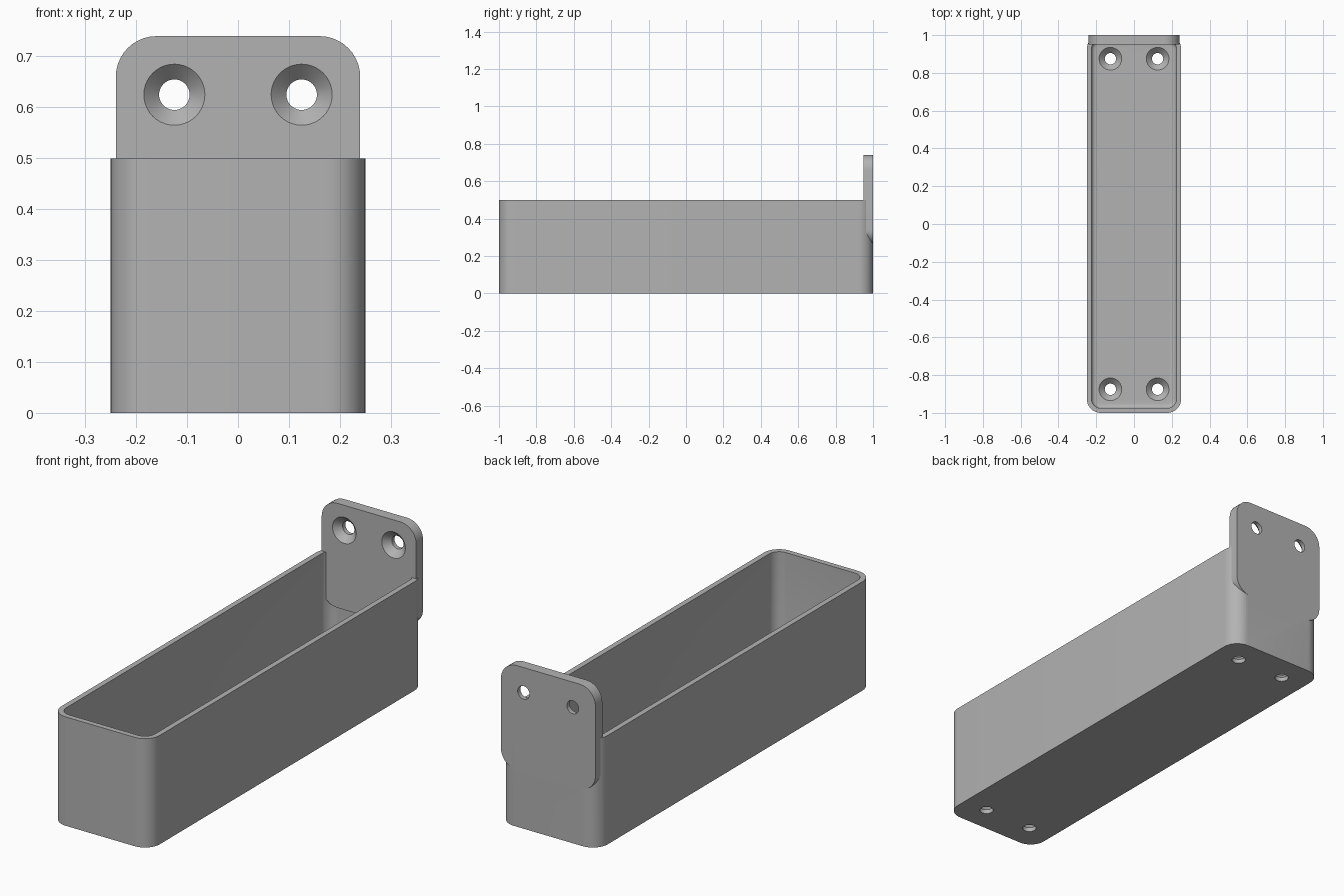
import bpy, bmesh
from math import pi, sin, cos
from mathutils import Matrix

cube = bpy.data.objects.get("Cube")
if cube:
    bpy.data.objects.remove(cube, do_unlink=True)

grey = bpy.data.materials.new("matte grey")
grey.use_nodes = True
grey.diffuse_color = (0.45, 0.45, 0.45, 1)
grey.node_tree.nodes["Principled BSDF"].inputs["Base Color"].default_value = grey.diffuse_color

STEPS = 10


def outline(hx, hy, r):
    """Rounded rectangle with half sizes hx, hy (a circle if all are equal)."""
    pts = []
    for q, (sx, sy) in enumerate([(1, 1), (-1, 1), (-1, -1), (1, -1)]):
        for i in range(STEPS + 1):
            a = (q + i / STEPS) * pi / 2
            pts.append((sx * (hx - r) + r * cos(a), sy * (hy - r) + r * sin(a)))
    return pts


def loft(name, layers, matrix=Matrix()):
    """Closed solid through layers of (hx, hy, corner radius, z)."""
    bm = bmesh.new()
    rings = [[bm.verts.new((x, y, z)) for x, y in outline(hx, hy, r)]
             for hx, hy, r, z in layers]
    for low, high in zip(rings, rings[1:]):
        for i in range(len(low)):
            bm.faces.new((low[i - 1], low[i], high[i], high[i - 1]))
    bm.faces.new(rings[0])
    bm.faces.new(rings[-1])
    bmesh.ops.remove_doubles(bm, verts=bm.verts, dist=1e-5)
    bmesh.ops.recalc_face_normals(bm, faces=bm.faces)
    bm.transform(matrix)
    mesh = bpy.data.meshes.new(name)
    bm.to_mesh(mesh)
    bm.free()
    mesh.materials.append(grey)
    obj = bpy.data.objects.new(name, mesh)
    bpy.context.collection.objects.link(obj)
    return obj


def combine(target, other, operation):
    """Apply a boolean and remove the helper."""
    mod = target.modifiers.new("boolean", "BOOLEAN")
    mod.operation, mod.object, mod.solver = operation, other, "EXACT"
    bpy.context.view_layer.objects.active = target
    bpy.ops.object.modifier_apply(modifier=mod.name)
    bpy.data.objects.remove(other, do_unlink=True)


def screw_hole(matrix):
    profile = [(0.03, -0.02), (0.03, 0.02), (0.06, 0.05), (0.06, 0.07)]
    return loft("hole_cutter", [(r, r, r, z) for r, z in profile], matrix)


# Tray body with rounded corners
tray = loft("wall_tray", [(0.25, 1, 0.075, 0), (0.25, 1, 0.075, 0.5)])

# Cavity with a small fillet where the walls meet the floor
WALL, FLOOR, FILLET = 0.025, 0.05, 0.022
layers = []
for i in range(6):
    a = i / 5 * pi / 2
    inset = WALL + FILLET * (1 - sin(a))
    layers.append((0.25 - inset, 1 - inset, 0.075 - inset, FLOOR + FILLET * (1 - cos(a))))
layers.append((0.25 - WALL, 1 - WALL, 0.05, 0.6))
combine(tray, loft("cavity_cutter", layers), "DIFFERENCE")

# Upright mounting plate at the back
upright = Matrix.Rotation(pi / 2, 4, "X")
plate = loft("mounting_plate", [(0.24, 0.24, 0.08, 0), (0.24, 0.24, 0.08, 0.05)],
             Matrix.Translation((0, 1, 0.5)) @ upright)
combine(tray, plate, "UNION")

# Countersunk screw holes in the plate and the floor
for x in (-0.125, 0.125):
    combine(tray, screw_hole(Matrix.Translation((x, 1, 0.625)) @ upright), "DIFFERENCE")
    for y in (-0.875, 0.875):
        combine(tray, screw_hole(Matrix.Translation((x, y, 0))), "DIFFERENCE")

# Smooth the rounded corners, keep the edges sharp
bpy.ops.object.select_all(action="DESELECT")
tray.select_set(True)
bpy.context.view_layer.objects.active = tray
bpy.ops.object.shade_smooth_by_angle(angle=pi / 6)
